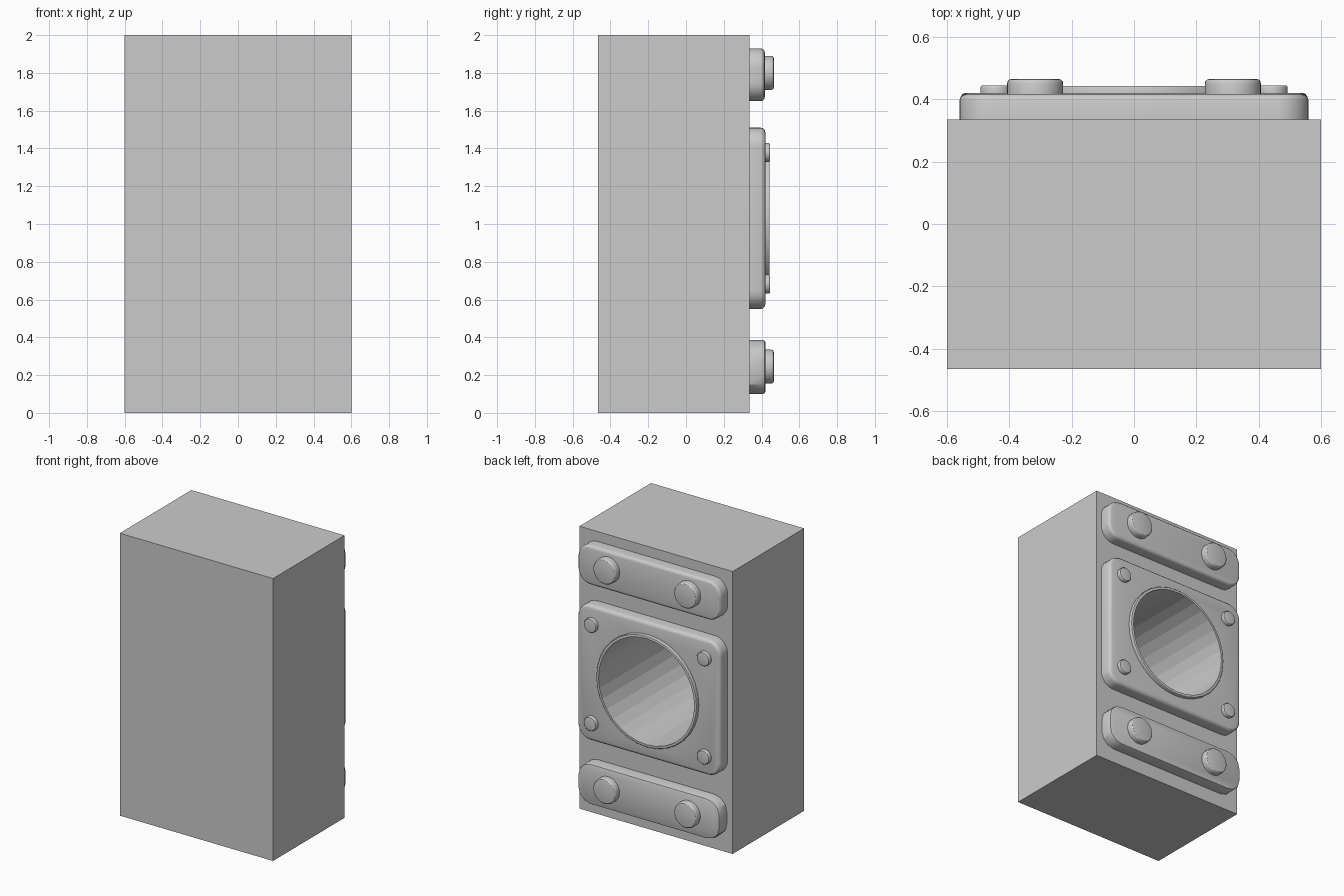
import bpy, bmesh
from math import sin, cos, pi

if "Cube" in bpy.data.objects:
    bpy.data.objects.remove(bpy.data.objects["Cube"])

BACK = 0.335      # back face of the cabinet
PLATE = 0.42      # outer face of the plates
MID_Z = 1.03      # centre height of the middle plate


def finish(name, bm, smooth=False):
    bmesh.ops.recalc_face_normals(bm, faces=bm.faces)
    mesh = bpy.data.meshes.new(name)
    bm.to_mesh(mesh)
    bm.free()
    ob = bpy.data.objects.new(name, mesh)
    bpy.context.collection.objects.link(ob)
    if smooth:
        bpy.ops.object.select_all(action='DESELECT')
        ob.select_set(True)
        bpy.context.view_layer.objects.active = ob
        bpy.ops.object.shade_smooth_by_angle(angle=pi / 6)
    return ob


def slab(name, x, z, w, h, r, y0, y1, bevel=0.0, segs=8, steps=3):
    """Rounded rectangle facing +y with a rounded outer rim; a disc when w = h = 2r."""
    layers = [(y0, 0.0)]
    if bevel:
        for i in range(steps + 1):
            a = i / steps * pi / 2
            layers.append((y1 - bevel * (1 - sin(a)), bevel * (1 - cos(a))))
    else:
        layers.append((y1, 0.0))
    bm = bmesh.new()
    rings = []
    for y, inset in layers:
        ring = []
        for q, (sx, sz) in enumerate(((1, 1), (-1, 1), (-1, -1), (1, -1))):
            for i in range(segs + 1):
                a = (q + i / segs) * pi / 2
                ring.append(bm.verts.new((x + sx * (w / 2 - r) + (r - inset) * cos(a), y,
                                          z + sz * (h / 2 - r) + (r - inset) * sin(a))))
        rings.append(ring)
    n = len(rings[0])
    for lo, hi in zip(rings, rings[1:]):
        for i in range(n):
            j = (i + 1) % n
            bm.faces.new((lo[i], lo[j], hi[j], hi[i]))
    bm.faces.new(rings[0])
    bm.faces.new(rings[-1])
    bmesh.ops.remove_doubles(bm, verts=bm.verts, dist=1e-5)
    return finish(name, bm, smooth=True)


def disc(name, x, z, r, y0, y1, bevel=0.0):
    return slab(name, x, z, 2 * r, 2 * r, r, y0, y1, bevel)


# Cabinet box
bm = bmesh.new()
bmesh.ops.create_cube(bm, size=1)
for v in bm.verts:
    v.co = (v.co.x * 1.2, v.co.y * 0.8 - 0.065, v.co.z * 2 + 1)
cabinet = finish("cabinet", bm)

# Middle plate and raised lip around the bore
plate = slab("middle_plate", 0, MID_Z, 1.12, 0.96, 0.1, BACK, PLATE, 0.025)
lip = disc("bore_lip", 0, MID_Z, 0.395, PLATE - 0.01, 0.443, 0.006)

# Deep bore through lip, plate and cabinet
cutter = disc("bore_cutter", 0, MID_Z, 0.375, -0.44, 0.6)
for p in cutter.data.polygons:
    p.use_smooth = False
cutter.hide_render = True
cutter.display_type = 'WIRE'
for ob in (cabinet, plate, lip):
    mod = ob.modifiers.new("bore", 'BOOLEAN')
    mod.operation = 'DIFFERENCE'
    mod.solver = 'EXACT'
    mod.object = cutter
    bpy.context.view_layer.objects.active = ob
    bpy.ops.object.modifier_apply(modifier=mod.name)
bpy.data.objects.remove(cutter)

# Corner screws on the middle plate
for sx in (-1, 1):
    for sz in (-1, 1):
        disc("plate_screw", sx * 0.443, MID_Z + sz * 0.348, 0.05, PLATE, 0.445, 0.008)

# Upper and lower bars with two round buttons each
slab("upper_bar", 0, 1.79, 1.12, 0.28, 0.1, BACK, 0.417, 0.022)
slab("lower_bar", 0, 0.243, 1.11, 0.285, 0.1, BACK, PLATE, 0.012, segs=3, steps=2)
for z in (1.80, 0.245):
    for sx in (-1, 1):
        disc("bar_button", sx * 0.317, z, 0.09, 0.415, 0.465, 0.014)
